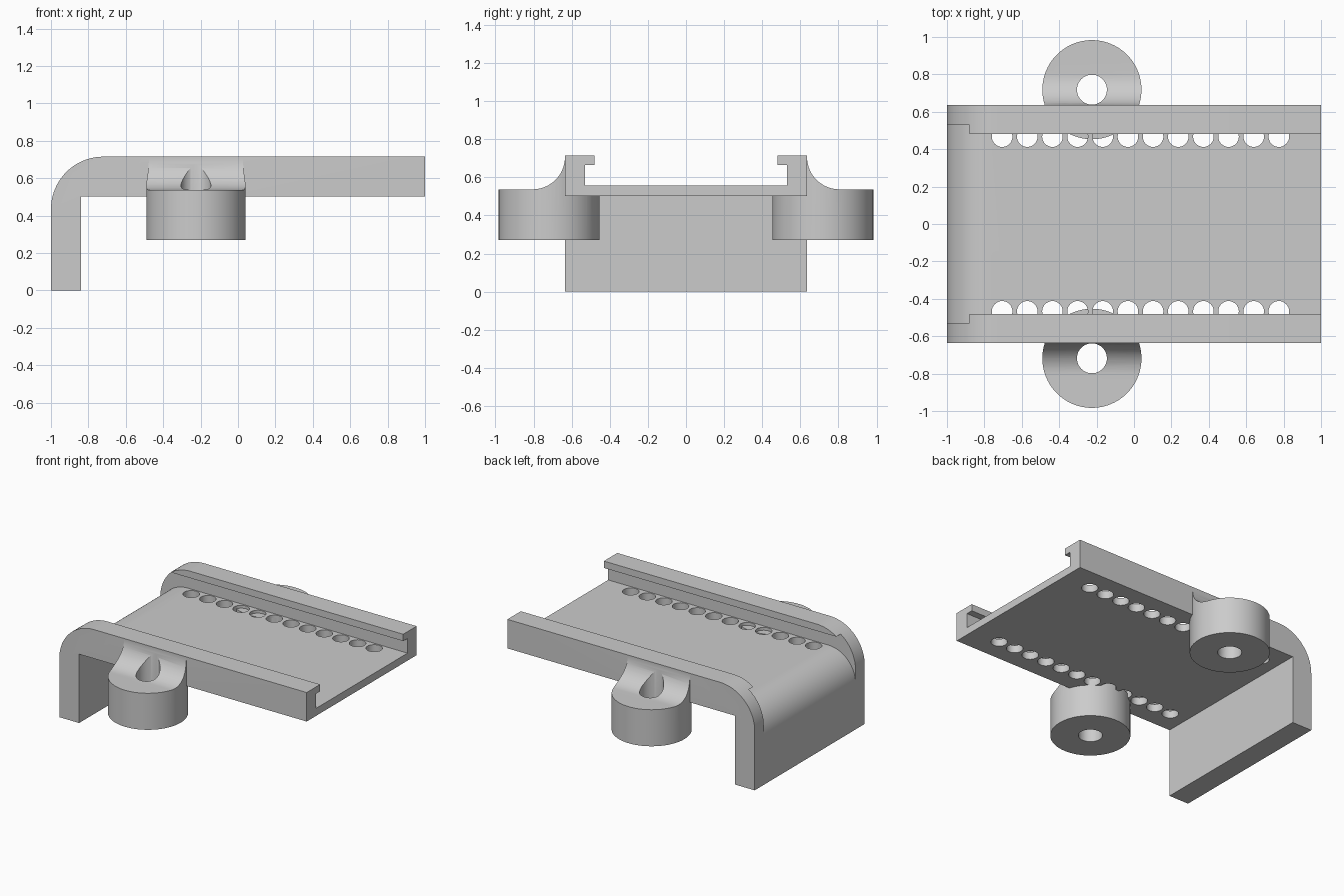
import bpy, bmesh, math
from mathutils import Vector

if "Cube" in bpy.data.objects:
    bpy.data.objects.remove(bpy.data.objects["Cube"])

grey = bpy.data.materials.new("light_grey")
grey.diffuse_color = (0.6, 0.6, 0.6, 1)
grey.use_nodes = True
grey.node_tree.nodes["Principled BSDF"].inputs["Base Color"].default_value = grey.diffuse_color


def prism(name, profile, offset):
    """Closed solid from a flat loop of points swept along an offset."""
    bm = bmesh.new()
    face = bm.faces.new([bm.verts.new(p) for p in profile])
    swept = bmesh.ops.extrude_face_region(bm, geom=[face])["geom"]
    moved = [v for v in swept if isinstance(v, bmesh.types.BMVert)]
    bmesh.ops.translate(bm, verts=moved, vec=Vector(offset))
    bmesh.ops.recalc_face_normals(bm, faces=bm.faces)
    mesh = bpy.data.meshes.new(name)
    bm.to_mesh(mesh)
    bm.free()
    mesh.materials.append(grey)
    obj = bpy.data.objects.new(name, mesh)
    bpy.context.collection.objects.link(obj)
    return obj


def arc(cx, cy, r, start, end, steps=20):
    angles = [math.radians(start + (end - start) * i / steps) for i in range(steps + 1)]
    return [(cx + r * math.cos(a), cy + r * math.sin(a)) for a in angles]


def side_prism(name, points, half_width):
    """Profile in x and z, swept evenly across y."""
    return prism(name, [(x, -half_width, z) for x, z in points], (0, 2 * half_width, 0))


def cylinder(name, x, y, r, z0, z1, steps=64):
    ring = arc(x, y, r, 0, 360 - 360 / steps, steps - 1)
    return prism(name, [(px, py, z0) for px, py in ring], (0, 0, z1 - z0))


def combine(target, tool, operation):
    mod = target.modifiers.new(operation, "BOOLEAN")
    mod.operation = operation
    mod.solver = "EXACT"
    mod.object = tool
    bpy.context.view_layer.objects.active = target
    bpy.ops.object.modifier_apply(modifier=mod.name)
    bpy.data.objects.remove(tool)


# Bracket body: long plate with a rounded corner and a downward leg
body = side_prism("bracket_body",
                  [(-1, 0), (-0.84, 0), (-0.84, 0.503), (1, 0.503), (1, 0.715)]
                  + arc(-0.72, 0.435, 0.28, 90, 180), 0.635)

# Channel under the lips, its floor curving down into the leg
floor = arc(-0.78, 0.338, 0.22, 90, 180)
combine(body, side_prism("channel_cutter",
                         [(1.1, 0.558)] + floor + [(-1.1, 0.338), (-1.1, 0.665), (1.1, 0.665)],
                         0.53), "DIFFERENCE")

# Open slot between the lips
combine(body, side_prism("slot_cutter",
                         [(-1.1, 0.62), (1.1, 0.62), (1.1, 0.8), (-1.1, 0.8)], 0.48),
        "DIFFERENCE")

# Rows of round holes beside the rails, stopping short of the lips
for side in (-1, 1):
    for i in range(12):
        combine(body, cylinder("hole_cutter", -0.705 + i * 0.1345, side * 0.467,
                               0.055, 0.4, 0.62, 32), "DIFFERENCE")

# Screw lugs with a concave fillet rising up the rail wall
LUG_X, LUG_Y = -0.225, 0.718
for side in (-1, 1):
    outline = ([(0.4, 0.27), (1.1, 0.27), (1.1, 0.537)]
               + arc(0.805, 0.707, 0.17, 270, 180)
               + [(0.6, 0.707), (0.6, 0.537), (0.4, 0.537)])
    lug = prism("screw_lug", [(LUG_X - 0.4, side * y, z) for y, z in outline], (0.8, 0, 0))
    combine(lug, cylinder("lug_round", LUG_X, side * LUG_Y, 0.265, 0.1, 0.9, 96), "INTERSECT")
    combine(lug, cylinder("lug_bore", LUG_X, side * LUG_Y, 0.08, 0.1, 0.9, 48), "DIFFERENCE")
    combine(body, lug, "UNION")

# Smooth the curved faces, keep the machined edges sharp
bpy.ops.object.select_all(action="DESELECT")
body.select_set(True)
bpy.context.view_layer.objects.active = body
bpy.ops.object.shade_smooth_by_angle(angle=math.radians(25))
